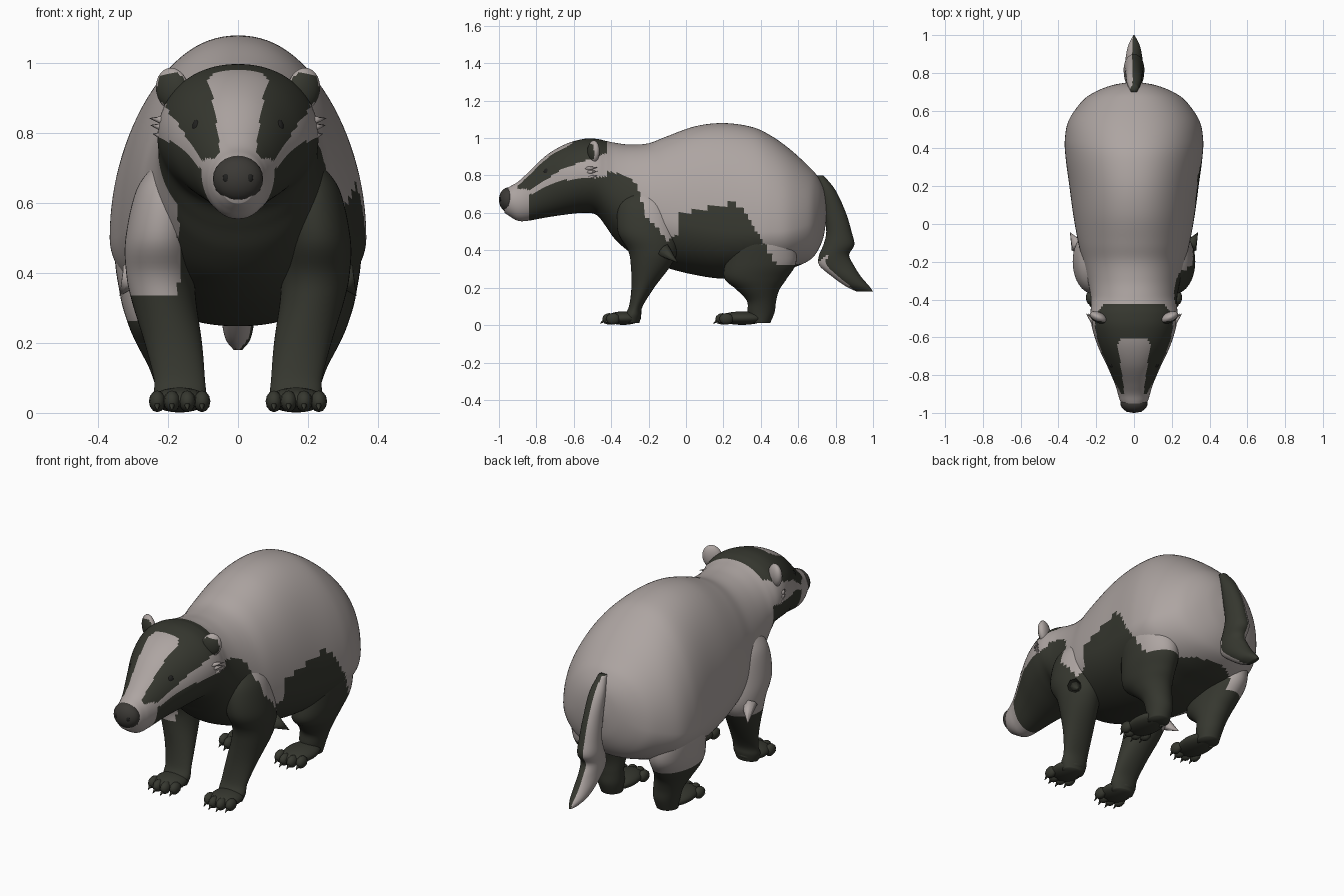
import bpy, bmesh, math
from mathutils import Vector, Matrix, Euler

if "Cube" in bpy.data.objects:
    bpy.data.objects.remove(bpy.data.objects["Cube"])


def material(name, rgb):
    m = bpy.data.materials.new(name)
    m.diffuse_color = (*rgb, 1)
    m.use_nodes = True
    m.node_tree.nodes["Principled BSDF"].inputs["Base Color"].default_value = m.diffuse_color
    return m


PALE = material("pale grey fur", (0.42, 0.375, 0.36))
DARK = material("dark fur", (0.037, 0.039, 0.029))
NOSE = material("nose skin", (0.045, 0.042, 0.037))
EYE = material("eye black", (0.015, 0.015, 0.014))


def finish(name, bm, mats, rule=None):
    bmesh.ops.recalc_face_normals(bm, faces=bm.faces[:])
    bm.normal_update()
    for f in bm.faces:
        f.smooth = True
        if rule:
            f.material_index = int(rule(f.calc_center_median(), f.normal))
    me = bpy.data.meshes.new(name)
    bm.to_mesh(me)
    bm.free()
    for m in mats:
        me.materials.append(m)
    ob = bpy.data.objects.new(name, me)
    bpy.context.collection.objects.link(ob)
    return ob


def smooth_rows(rows, steps):
    """Catmull-Rom interpolation of a table of section rows."""
    out = []
    for i in range(len(rows) - 1):
        a, b, c, d = (rows[max(0, min(len(rows) - 1, i + k))] for k in (-1, 0, 1, 2))
        for s in range(steps):
            t = s / steps
            out.append([0.5 * (2 * q + (r - p) * t + (2 * p - 5 * q + 4 * r - u) * t * t
                               + (3 * q - p - 3 * r + u) * t ** 3)
                        for p, q, r, u in zip(a, b, c, d)])
    return out + [list(rows[-1])]


def loft(name, rows, place, segs, steps, mats, rule=None):
    bm = bmesh.new()
    rings = [[bm.verts.new(place(r, 2 * math.pi * k / segs)) for k in range(segs)]
             for r in smooth_rows(rows, steps)]
    for p, q in zip(rings, rings[1:]):
        for k in range(segs):
            n = (k + 1) % segs
            bm.faces.new((p[k], p[n], q[n], q[k]))
    bm.faces.new(rings[0])
    bm.faces.new(rings[-1])
    return finish(name, bm, mats, rule)


def ellipsoid(name, loc, size, mats, rot=(0, 0, 0), rule=None, segs=24):
    bm = bmesh.new()
    mat = Matrix.LocRotScale(Vector(loc), Euler(rot), Vector(size))
    bmesh.ops.create_uvsphere(bm, u_segments=segs, v_segments=segs // 2, radius=1, matrix=mat)
    return finish(name, bm, mats, rule)


def spike(name, base, tip, radius, mat):
    base, tip = Vector(base), Vector(tip)
    d = tip - base
    bm = bmesh.new()
    m = Matrix.Translation((base + tip) / 2) @ d.to_track_quat('Z', 'Y').to_matrix().to_4x4()
    bmesh.ops.create_cone(bm, cap_ends=True, segments=8, radius1=radius, radius2=0.001,
                          depth=d.length, matrix=m)
    return finish(name, bm, [mat])


def lerp_line(pts, v):
    if v <= pts[0][0]:
        return pts[0][1]
    for (a, p), (b, q) in zip(pts, pts[1:]):
        if v <= b:
            return p + (q - p) * (v - a) / (b - a)
    return pts[-1][1]


# Fur pattern: dark legs, belly and throat, striped face
RIGHT_EDGE = [(-.4, .82), (-.32, .80), (-.26, .75), (-.22, .59), (-.1, .45), (-.05, .48),
              (-.03, .60), (.1, .62), (.26, .66), (.33, .59), (.475, .325), (.8, .325)]
CHEEK_TOP = [(-.92, .73), (-.83, .725), (-.67, .83), (-.43, .92)]
CHEEK_LOW = [(-.83, .70), (-.67, .775), (-.49, .785), (-.42, .80)]
FOREHEAD = [(-.9, .05), (-.75, .07), (-.64, .09), (-.61, .07), (-.60, 0)]


def is_dark(c, n):
    x, y, z = c
    if y < -.42:
        if z > lerp_line(CHEEK_TOP, y):
            return y > -.9 and abs(x) > lerp_line(FOREHEAD, y)
        return y > -.84 and z < lerp_line(CHEEK_LOW, y)
    if x > 0:
        return z < lerp_line(RIGHT_EDGE, y)
    if x > -.17 and z < (.7 if y < -.15 else .4 if y < .5 else .33):
        return True
    return z < (.33 if y < .1 else .26)


# Head and body: y, bottom, top, half width, height fraction of widest point
BODY = [(-.97, .60, .725, .05, .5), (-.94, .58, .742, .072, .5), (-.90, .558, .765, .085, .5),
        (-.85, .557, .81, .10, .5), (-.75, .575, .905, .143, .5), (-.65, .59, .965, .19, .5),
        (-.55, .60, .995, .222, .5), (-.48, .59, .996, .23, .5), (-.43, .53, .985, .228, .5),
        (-.38, .46, .975, .23, .48), (-.30, .39, .965, .245, .45), (-.2, .34, .972, .27, .4),
        (-.1, .305, 1.01, .295, .37), (.05, .268, 1.063, .322, .33), (.2, .248, 1.08, .342, .31),
        (.35, .26, 1.06, .362, .3), (.45, .28, 1.015, .366, .3), (.55, .30, .945, .345, .32),
        (.65, .34, .855, .275, .38), (.70, .39, .80, .205, .42), (.735, .47, .73, .115, .5),
        (.75, .57, .64, .03, .5)]


def body_point(r, a):
    y, zb, zt, w, f = r
    zc = zb + f * (zt - zb)
    c, s = math.cos(a), math.sin(a)
    c = math.copysign(abs(c) ** .93, c)
    return Vector((w * c, y, zc + s * ((zt - zc) if s > 0 else (zc - zb))))


loft("body_and_head", BODY, body_point, 112, 7, [PALE, DARK], is_dark)

# Legs: z, front y, back y, centre x, half width
FRONT_LEG = [(.72, -.30, -.16, .19, .04), (.64, -.36, -.09, .205, .085), (.5, -.365, -.055, .222, .1),
             (.4, -.31, -.045, .222, .098), (.32, -.295, -.08, .212, .092),
             (.2, -.292, -.17, .185, .082), (.1, -.305, -.232, .168, .073),
             (.05, -.33, -.24, .166, .074), (.01, -.33, -.25, .166, .06)]
HIND_LEG = [(.62, .30, .50, .22, .07), (.48, .24, .57, .235, .115), (.34, .21, .59, .228, .11),
            (.25, .205, .54, .213, .1), (.19, .27, .50, .198, .088), (.13, .325, .482, .18, .075),
            (.07, .33, .474, .168, .066), (.01, .34, .45, .166, .055)]


def leg_point(side):
    def point(r, a):
        z, y0, y1, xc, rx = r
        return Vector((side * (xc + rx * math.cos(a)),
                       (y0 + y1) / 2 + (y1 - y0) / 2 * math.sin(a), z))
    return point


for s, label in ((-1, "left"), (1, "right")):
    for part, rows, foot_y in (("front", FRONT_LEG, -.335), ("hind", HIND_LEG, .30)):
        loft(f"{label}_{part}_leg", rows, leg_point(s), 40, 6, [PALE, DARK], is_dark)
        length = .095 if part == "front" else .125
        ellipsoid(f"{label}_{part}_foot", (s * .167, foot_y, .037), (.08, length, .036), [DARK])
        # Toes and claws
        for i, dx in enumerate((-.064, -.022, .022, .064)):
            ty = foot_y - length + .02 + (.02 if abs(dx) > .05 else 0)
            ellipsoid(f"{label}_{part}_toe_{i + 1}", (s * .167 + dx, ty, .033),
                      (.024, .038, .031), [DARK], segs=12)
            spike(f"{label}_{part}_claw_{i + 1}", (s * .167 + dx, ty - .025, .025),
                  (s * .167 + dx, ty - .05, .008), .01, DARK)

    # Ears: pale rim and back, dark front
    ellipsoid(f"{label}_ear", (s * .188, -.495, .926), (.05, .028, .062), [PALE, DARK],
              (0, s * .2, s * .45),
              lambda c, n: n.y < -.45 and (c.z - .926) ** 2 + (c.x - s * .19) ** 2 < .0022)

    # Eyes
    ellipsoid(f"{label}_eye", (s * .114, -.742, .818), (.018, .02, .022), [EYE], segs=16)

    # Cheek and elbow tufts
    for i, (z, out) in enumerate(((.835, .252), (.815, .25), (.79, .243))):
        spike(f"{label}_cheek_tuft_{i + 1}", (s * .205, -.535, z), (s * out, -.475, z + .008),
              .016, PALE)
    spike(f"{label}_elbow_tuft", (s * .295, -.12, .40), (s * .338, -.045, .335), .04,
          DARK if s > 0 else PALE)

# Tail: z, front y, back y, centre x, half width
TAIL = [(.80, .69, .735, 0, .02), (.72, .715, .80, 0, .04), (.6, .735, .855, 0, .045),
        (.5, .75, .885, 0, .05), (.43, .735, .90, 0, .055), (.375, .712, .872, 0, .052),
        (.32, .712, .897, 0, .048), (.26, .78, .935, 0, .046), (.21, .85, .978, 0, .035),
        (.18, .91, 1.0, 0, .012)]
loft("tail", TAIL, leg_point(1), 32, 5, [PALE, DARK],
     lambda c, n: c.x > -.008 and not (c.z < .4 and n.y < -.3 and n.z < 0))

# Nose
ellipsoid("nose", (0, -.95, .67), (.072, .05, .066), [NOSE])
for s, label in ((-1, "left"), (1, "right")):
    ellipsoid(f"{label}_nostril", (s * .032, -.988, .672), (.012, .008, .015), [EYE], segs=12)
